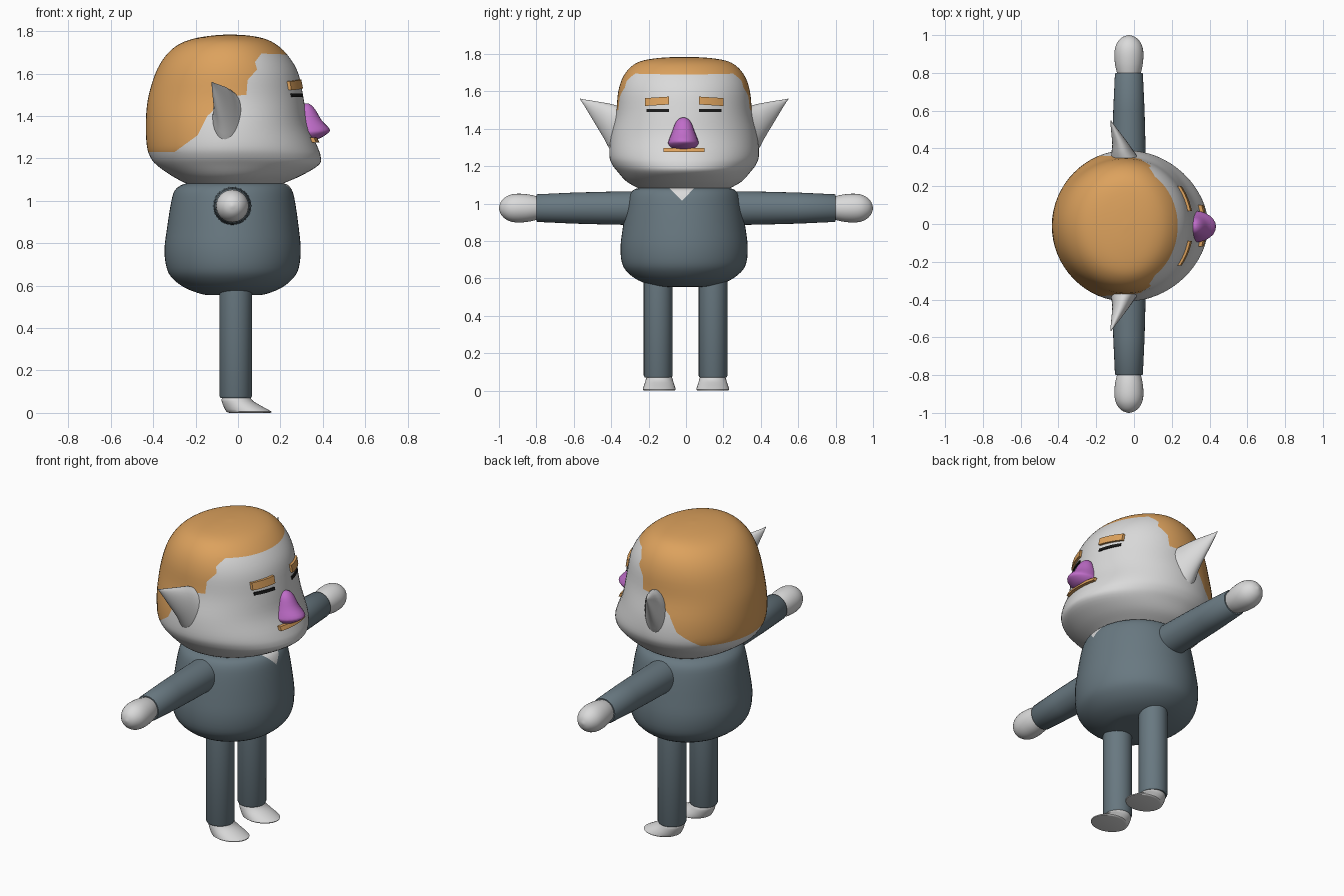
import bpy, bmesh, math
from mathutils import Vector

if "Cube" in bpy.data.objects:
    bpy.data.objects.remove(bpy.data.objects["Cube"])


def material(name, rgb):
    m = bpy.data.materials.new(name)
    m.diffuse_color = (*rgb, 1)
    m.use_nodes = True
    m.node_tree.nodes["Principled BSDF"].inputs["Base Color"].default_value = m.diffuse_color
    return m


SKIN = material("pale grey skin", (0.70, 0.70, 0.70))
HAIR = material("ginger hair", (0.72, 0.36, 0.11))
SUIT = material("slate suit", (0.14, 0.19, 0.22))
NOSE = material("purple nose", (0.52, 0.15, 0.58))
BLACK = material("black eyes", (0.01, 0.01, 0.01))
OFF = -0.01   # head and torso sit slightly off centre


def finish(name, bm, mats, angle=40):
    bmesh.ops.recalc_face_normals(bm, faces=bm.faces[:])
    me = bpy.data.meshes.new(name)
    bm.to_mesh(me)
    bm.free()
    for m in mats:
        me.materials.append(m)
    me.shade_smooth()
    me.set_sharp_from_angle(angle=math.radians(angle))
    ob = bpy.data.objects.new(name, me)
    bpy.context.collection.objects.link(ob)
    return ob


def smooth_rows(rows, sub):
    """Catmull-Rom interpolation; rows are (height, a_min, a_max, b_min, b_max)."""
    rows = [r if len(r) == 5 else (*r[:3], -r[3], r[3]) for r in rows]
    out = []
    for i in range(len(rows) - 1):
        p = [rows[max(0, min(len(rows) - 1, i + k))] for k in (-1, 0, 1, 2)]
        for s in range(sub):
            t = s / sub
            out.append(tuple(
                0.5 * (2 * b + (c - a) * t + (2 * a - 5 * b + 4 * c - d) * t * t
                       + (3 * b - a - 3 * c + d) * t ** 3)
                for a, b, c, d in zip(*p)))
    return out + [rows[-1]]


def loft(rows, place, seg=40, sub=3, centre=None):
    """Stack of rings, each an oval with its own extents, capped at both ends."""
    bm = bmesh.new()
    rings = []
    for h, a0, a1, b0, b1 in smooth_rows(rows, sub):
        ca = (a0 + a1) / 2 if centre is None else centre
        cb, rb = (b0 + b1) / 2, (b1 - b0) / 2
        ring = []
        for k in range(seg):
            t = math.tau * k / seg
            c = math.cos(t)
            a = ca + c * (a1 - ca if c > 0 else ca - a0)
            ring.append(bm.verts.new(place(a, cb + rb * math.sin(t), h)))
        rings.append(ring)
    for r, q in zip(rings, rings[1:]):
        for k in range(seg):
            bm.faces.new((r[k], r[k - 1], q[k - 1], q[k]))
    bm.faces.new(rings[0])
    bm.faces.new(rings[-1])
    return bm


def inside(p, poly):
    hit = False
    for (x0, y0), (x1, y1) in zip(poly, poly[1:] + poly[:1]):
        if (y0 > p[1]) != (y1 > p[1]) and p[0] < x0 + (p[1] - y0) * (x1 - x0) / (y1 - y0):
            hit = not hit
    return hit


def paint(bm, poly, axis, index, keep=lambda c: True):
    """Cut an outline, seen along one axis, into the mesh and colour its inside."""
    for (u0, z0), (u1, z1) in zip(poly, poly[1:] + poly[:1]):
        co, no = Vector((0, 0, z0)), Vector((0, 0, u0 - u1))
        co[axis], no[axis] = u0, z1 - z0
        near = []
        for f in bm.faces:
            us = [v.co[axis] for v in f.verts]
            zs = [v.co.z for v in f.verts]
            if (keep(f.calc_center_median()) and max(us) >= min(u0, u1) and min(us) <= max(u0, u1)
                    and max(zs) >= min(z0, z1) and min(zs) <= max(z0, z1)):
                near.append(f)
        geom = set(near)
        for f in near:
            geom.update(f.edges)
            geom.update(f.verts)
        if near:
            bmesh.ops.bisect_plane(bm, geom=list(geom), dist=1e-5, plane_co=co, plane_no=no.normalized())
    for f in bm.faces:
        c = f.calc_center_median()
        if keep(c) and inside((c[axis], c.z), poly):
            f.material_index = index


def upright(x, y, z):
    return (x, y + OFF, z)


# Head with hair cut into the surface
HEAD = [(1.065, -.20, .18, .20), (1.085, -.25, .22, .25), (1.12, -.315, .30, .31),
        (1.17, -.385, .382, .355), (1.21, -.415, .39, .385), (1.26, -.43, .373, .40),
        (1.36, -.435, .33, .392), (1.48, -.425, .31, .365), (1.60, -.39, .285, .352),
        (1.68, -.345, .24, .325), (1.735, -.285, .185, .28), (1.765, -.21, .125, .22),
        (1.78, -.12, .05, .12), (1.785, -.045, -.035, .005)]
HEAD_C = -0.04
bm = loft(HEAD, upright, seg=64, sub=4, centre=HEAD_C)
hairline = [(.4, 1.685), (.11, 1.695), (.08, 1.655), (.09, 1.62), (.045, 1.57), (.04, 1.50),
            (-.04, 1.495), (-.145, 1.40), (-.19, 1.31), (-.30, 1.23), (-.6, 1.23), (-.6, 2), (.4, 2)]
paint(bm, hairline, 0, 1)
finish("head", bm, [SKIN, HAIR])

DENSE = smooth_rows(HEAD, 4)


def face_x(y, z):
    for r, q in zip(DENSE, DENSE[1:]):
        if r[0] <= z <= q[0]:
            t = (z - r[0]) / (q[0] - r[0])
            front, half = (r[i] + t * (q[i] - r[i]) for i in (2, 4))
            return HEAD_C + (front - HEAD_C) * math.sqrt(max(0, 1 - (y / half) ** 2))


def strip(name, y0, y1, z0, z1, thick, mat, drop=0, n=10):
    """Bar that follows the face; drop lowers its far end."""
    bm = bmesh.new()
    cols = []
    for i in range(n + 1):
        t = i / n
        y = y0 + (y1 - y0) * t
        lo, hi = z0 - drop * t, z1 - drop * t
        pts = [(face_x(y, z) + d, y + OFF, z)
               for z, d in ((lo, thick), (hi, thick), (hi, -.01), (lo, -.01))]
        cols.append([bm.verts.new(p) for p in pts])
    for a, b in zip(cols, cols[1:]):
        for k in range(4):
            bm.faces.new((a[k], a[k - 1], b[k - 1], b[k]))
    bm.faces.new(cols[0])
    bm.faces.new(cols[-1])
    finish(name, bm, [mat])


# Moustache, nose
strip("moustache", -.11, .11, 1.276, 1.298, .018, HAIR)
NOSE_ROWS = [(1.288, .31, .35, .03), (1.295, .29, .385, .062), (1.32, .28, .425, .082),
             (1.34, .28, .432, .078), (1.38, .28, .395, .062), (1.43, .28, .365, .043),
             (1.452, .29, .345, .025), (1.46, .31, .33, .008)]
finish("nose", loft(NOSE_ROWS, lambda x, y, z: (x, y - .014, z), seg=24, centre=.325), [NOSE], 60)

# Torso with an open collar
TORSO = [(.555, -.12, .08, .10), (.56, -.17, .13, .16), (.59, -.25, .205, .245),
         (.635, -.31, .26, .305), (.685, -.337, .287, .333), (.77, -.347, .296, .34),
         (.87, -.335, .287, .328), (.99, -.316, .27, .308), (1.05, -.298, .255, .29),
         (1.078, -.26, .23, .262), (1.085, -.22, .19, .22)]
bm = loft(TORSO, upright, seg=56)
paint(bm, [(-.1, 1.095), (-.022, 1.015), (.056, 1.095)], 1, 1, keep=lambda c: c.x > .1)
finish("torso", bm, [SUIT, SKIN])

EAR = [(.32, -.12, .06, 1.20, 1.51), (.38, -.12, .01, 1.26, 1.53), (.43, -.115, -.025, 1.35, 1.54),
       (.49, -.12, -.07, 1.45, 1.55), (.535, -.124, -.105, 1.525, 1.557), (.557, -.124, -.12, 1.558, 1.562)]
SLEEVE = [(.20, .09), (.30, .09), (.45, .087), (.60, .083), (.795, .074), (.80, .070), (.80, .05)]
HAND = [(.79, .060), (.81, .066), (.85, .074), (.90, .077), (.94, .071), (.97, .055), (.99, .033), (1.0, .004)]
LEG = [(.07, .05), (.07, .072), (.08, .077), (.60, .077)]
FOOT = [(0, -.04, .15, .078), (.006, -.055, .158, .088), (.03, -.068, .115, .081),
        (.055, -.077, .072, .073), (.07, -.075, .06, .068), (.085, -.06, .04, .05)]


def round_rows(pairs):
    return [(h, -r, r, r) for h, r in pairs]


# Mirrored parts
for s, side in ((1, "left"), (-1, "right")):
    def sideways(a, b, h):
        return (a - .027, s * h, b + .976)

    def standing(a, b, h):
        return (a - .011, b + s * .147 - .002, h)

    strip(side + "_eye", s * .08, s * .20, 1.49, 1.506, .006, BLACK)
    strip(side + "_eyebrow", s * .08, s * .21, 1.53, 1.572, .014, HAIR, drop=.008)
    finish(side + "_ear", loft(EAR, lambda a, b, h: (a, s * h + OFF, b), seg=24), [SKIN], 70)
    finish(side + "_sleeve", loft(round_rows(SLEEVE), sideways, seg=32, sub=1), [SUIT])
    finish(side + "_hand", loft(round_rows(HAND), sideways, seg=32), [SKIN])
    finish(side + "_leg", loft(round_rows(LEG), standing, seg=32, sub=1), [SUIT])
    finish(side + "_foot", loft(FOOT, lambda a, b, h: (a, b + s * .143, h), seg=32, sub=2), [SKIN])
